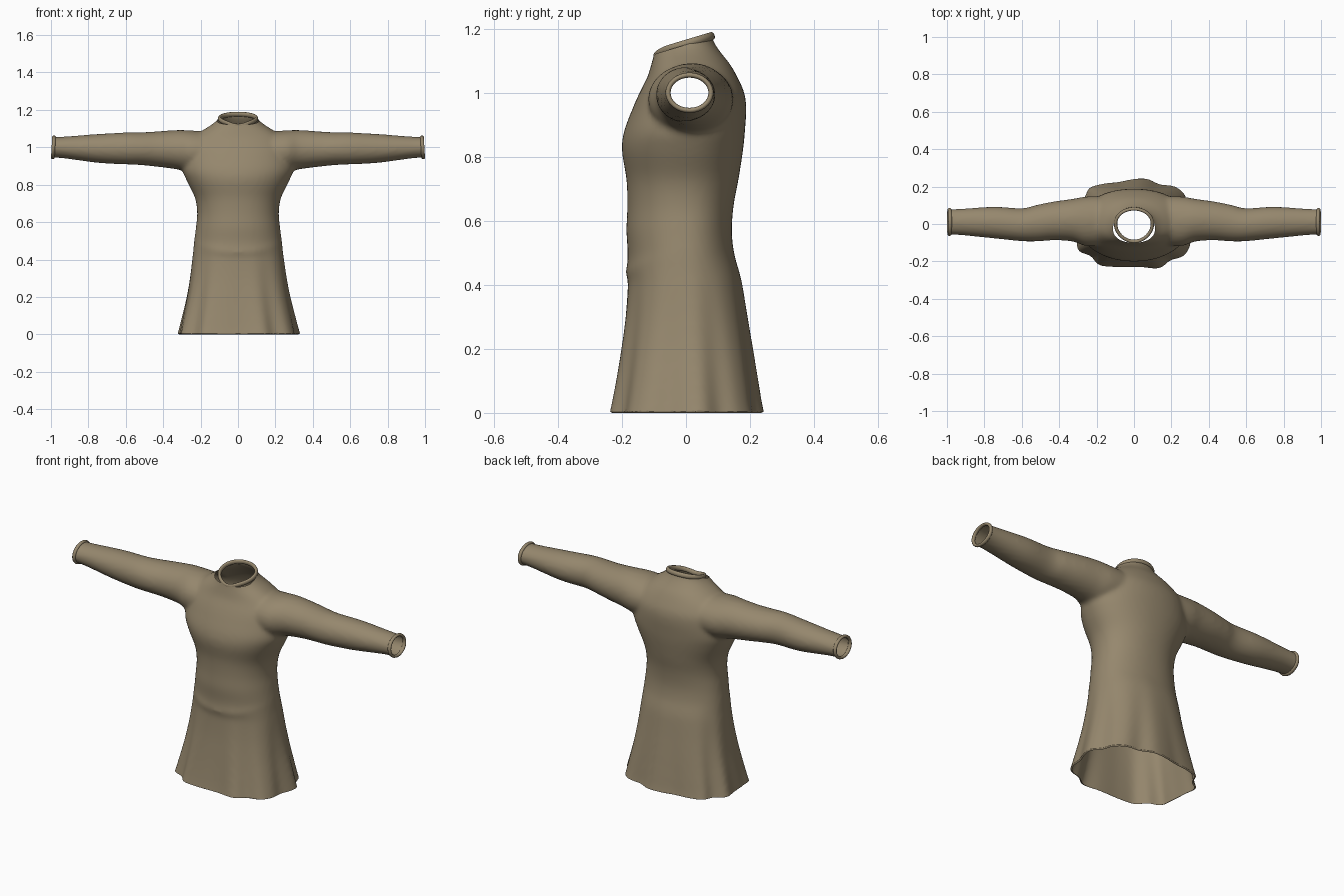
import bpy, bmesh, math
from mathutils import Vector

if "Cube" in bpy.data.objects:
    bpy.data.objects.remove(bpy.data.objects["Cube"])

cloth = bpy.data.materials.new("khaki_cloth")
cloth.diffuse_color = (0.305, 0.245, 0.155, 1)
cloth.use_nodes = True
cloth.node_tree.nodes["Principled BSDF"].inputs["Base Color"].default_value = cloth.diffuse_color
N = 96


def spow(v, p):
    return math.copysign(abs(v) ** p, v)


def loft(bm, rings, closed=False):
    """Skin a list of point rings; cap the ends unless the rings form a closed band."""
    vr = [[bm.verts.new(p) for p in r] for r in rings]
    n = len(vr[0])
    pairs = list(zip(vr, vr[1:])) + ([(vr[-1], vr[0])] if closed else [])
    for a, b in pairs:
        for i in range(n):
            j = (i + 1) % n
            bm.faces.new((a[i], a[j], b[j], b[i]))
    if not closed:
        bm.faces.new(vr[0])
        bm.faces.new(vr[-1])


def dense(rows, k=5):
    """Catmull-Rom interpolation of section rows."""
    out = []
    for i in range(len(rows) - 1):
        p0, p1 = rows[max(i - 1, 0)], rows[i]
        p2, p3 = rows[i + 1], rows[min(i + 2, len(rows) - 1)]
        for s in range(k):
            t = s / k
            out.append([0.5 * (2 * b + (c - a) * t + (2 * a - 5 * b + 4 * c - d) * t * t
                               + (3 * b - a - 3 * c + d) * t ** 3)
                        for a, b, c, d in zip(p0, p1, p2, p3)])
    return out + [list(rows[-1])]


def finish(bm, name):
    bmesh.ops.recalc_face_normals(bm, faces=bm.faces)
    me = bpy.data.meshes.new(name)
    bm.to_mesh(me)
    bm.free()
    me.materials.append(cloth)
    for p in me.polygons:
        p.use_smooth = True
    ob = bpy.data.objects.new(name, me)
    bpy.context.collection.objects.link(ob)
    return ob


# body sections: height, half width, front y, back y
body = [(-.10, .343, -.262, .262), (0, .32, -.236, .234), (.1, .297, -.218, .219),
        (.2, .275, -.203, .205), (.3, .258, -.190, .190), (.4, .245, -.182, .175),
        (.44, .240, -.184, .166), (.5, .234, -.182, .150), (.57, .225, -.186, .143),
        (.65, .218, -.183, .149), (.73, .230, -.186, .164), (.82, .273, -.200, .178),
        (.88, .296, -.193, .184), (.95, .29, -.167, .188), (1.0, .28, -.145, .182),
        (1.05, .245, -.120, .160), (1.09, .19, -.108, .137), (1.12, .143, -.100, .113),
        (1.15, .108, -.096, .092), (1.18, .098, -.096, .080), (1.24, .098, -.096, .080)]
# sleeve sections: x, front y, back y, bottom z, top z
sleeve = [(.12, -.11, .15, .88, 1.08), (.25, -.118, .147, .868, 1.09),
          (.33, -.093, .134, .883, 1.092), (.43, -.087, .120, .896, 1.085),
          (.52, -.093, .102, .905, 1.080), (.6, -.092, .084, .909, 1.079),
          (.75, -.077, .092, .917, 1.071), (.95, -.058, .080, .943, 1.056),
          (1.06, -.058, .080, .943, 1.056)]

bm = bmesh.new()
rings = []
for z, w, y0, y1 in dense(body):
    low = min(1, max(0, (.5 - z) / .5))
    e = 2 / (2.15 + .4 * low)
    ring = []
    for i in range(N):
        a = 2 * math.pi * i / N
        # skirt folds fade out towards the waist
        f = 1 + .035 * low ** 1.2 * (math.sin(9 * a + .6) + .4 * math.sin(14 * a))
        y = (y1 if math.sin(a) > 0 else -y0) * spow(math.sin(a), e) * f
        # sagging creases across the front of the waist
        if y < 0:
            x = math.cos(a)
            y -= .004 * math.exp(-((z - .44 - .05 * x * x) / .018) ** 2) * -math.sin(a)
        ring.append((w * spow(math.cos(a), e) * f, y, z))
    rings.append(ring)
loft(bm, rings)
for side in (-1, 1):
    loft(bm, [[(side * x, (y0 + y1) / 2 + (y1 - y0) / 2 * math.cos(2 * math.pi * i / 48),
                (z0 + z1) / 2 + (z1 - z0) / 2 * math.sin(2 * math.pi * i / 48))
               for i in range(48)] for x, y0, y1, z0, z1 in dense(sleeve)])
form = finish(bm, "tunic_form")

# fuse body and sleeves, then soften the joins
rm = form.modifiers.new("fuse", 'REMESH')
rm.mode = 'VOXEL'
rm.voxel_size = .011
sm = form.modifiers.new("soften", 'SMOOTH')
sm.factor = .5
sm.iterations = 7
fused = bpy.data.meshes.new_from_object(
    form.evaluated_get(bpy.context.evaluated_depsgraph_get()))
bm = bmesh.new()
bm.from_mesh(fused)
bpy.data.objects.remove(form)

# cut open hem, neck and wrists
SLOPE = .3


def neck_z(y):
    return 1.15 + SLOPE * y


for co, no in (((0, 0, .004), (0, 0, -1)), ((0, 0, neck_z(0)), (0, -SLOPE, 1)),
               ((.985, 0, 0), (1, 0, 0)), ((-.985, 0, 0), (-1, 0, 0))):
    bmesh.ops.bisect_plane(bm, geom=bm.verts[:] + bm.edges[:] + bm.faces[:], dist=1e-5,
                           plane_co=co, plane_no=Vector(no).normalized(), clear_outer=True)
# turned hem edge
rim = [e for e in bm.edges if e.is_boundary and all(v.co.z < .01 for v in e.verts)]
ext = bmesh.ops.extrude_edge_only(bm, edges=rim)
for v in ext["geom"]:
    if isinstance(v, bmesh.types.BMVert):
        v.co.x *= .975
        v.co.y *= .97
        v.co.z = 0
finish(bm, "tunic")


def rolled_edge(name, path, r_out, r_axis, axis):
    """Oval band swept around a closed path, flat along the opening's axis."""
    axis = Vector(axis).normalized()
    mid = sum(path, Vector()) / len(path)
    b = bmesh.new()
    rs = []
    for p in path:
        d = p - mid
        d = (d - axis * d.dot(axis)).normalized()
        rs.append([p + d * r_out * math.cos(t * math.pi / 5)
                   + axis * r_axis * math.sin(t * math.pi / 5) for t in range(10)])
    loft(b, rs, closed=True)
    return finish(b, name)


# collar: egg-shaped opening dipping at the front
pts = []
for i in range(64):
    a = 2 * math.pi * i / 64
    s = math.sin(a)
    y = -.006 + .087 * s
    x = .098 * math.cos(a) * (1 + .08 * s)
    pts.append(Vector((x, y, neck_z(y) + .003 - .012 * max(0, -s) ** 6)))
rolled_edge("collar", pts, .009, .013, (0, -SLOPE, 1))

# cuffs
for side, nm in ((-1, "left"), (1, "right")):
    pts = []
    for i in range(48):
        a = 2 * math.pi * i / 48
        z = .055 * math.sin(a)
        pts.append(Vector((side * (.987 - .06 * z), .011 + .067 * math.cos(a), 1.0 + z)))
    rolled_edge(nm + "_cuff", pts, .008, .010, (side, 0, .06 * side * side))
